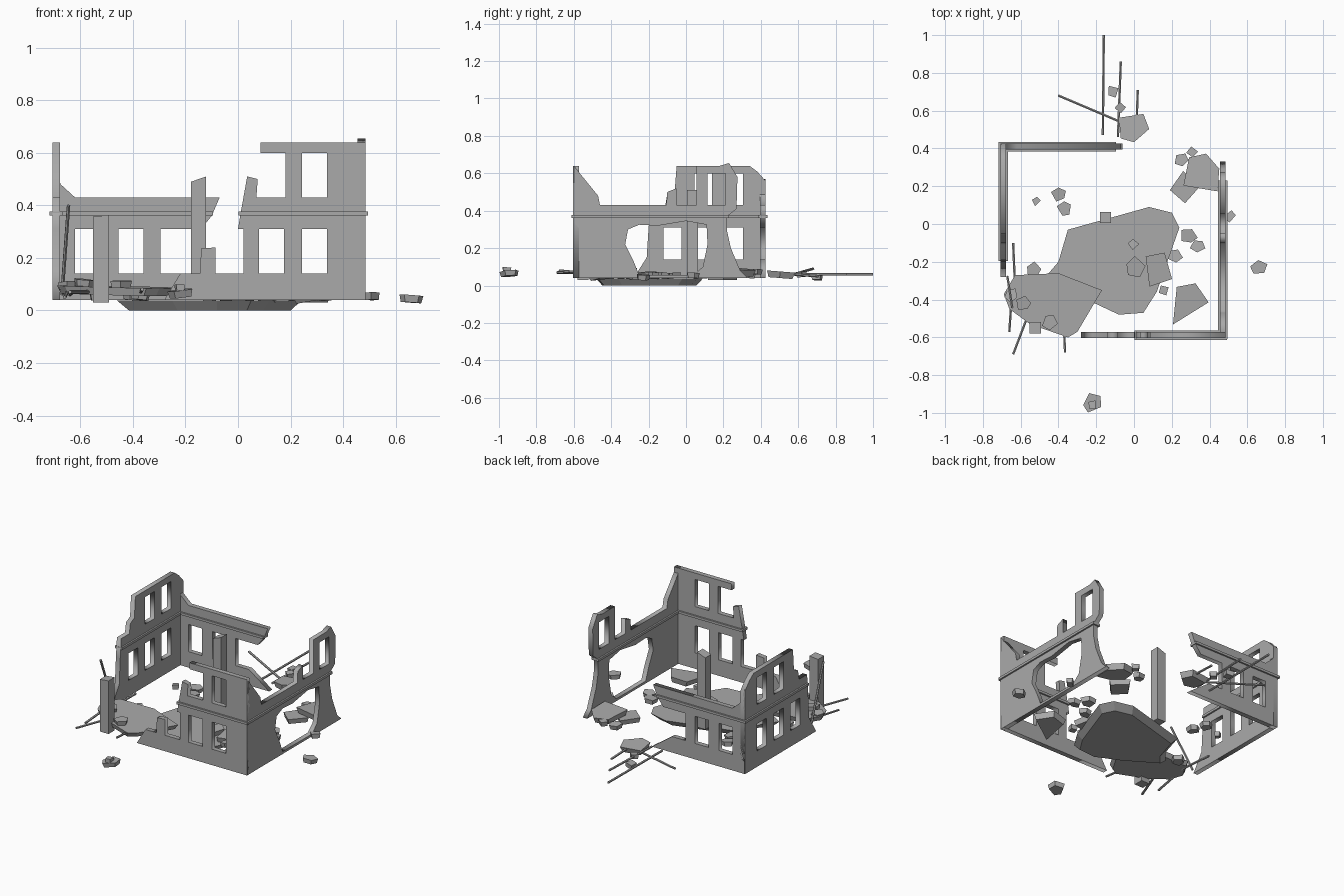
import bpy, bmesh, math, random
from mathutils import Vector, Matrix

random.seed(4)
if "Cube" in bpy.data.objects:
    bpy.data.objects.remove(bpy.data.objects["Cube"], do_unlink=True)

concrete = bpy.data.materials.new("grey concrete")
concrete.use_nodes = True
GREY = (0.4, 0.4, 0.4, 1)
concrete.diffuse_color = GREY
concrete.node_tree.nodes["Principled BSDF"].inputs["Base Color"].default_value = GREY

GROUND, SILL, LINTEL, BAND, FLOOR, HEAD, TOP = 0.04, 0.14, 0.31, 0.37, 0.43, 0.6, 0.64
WALL = 0.03


def window(start, low, high, width=0.095):
    return [(start, low), (start + width, low), (start + width, high), (start, high)]


def wall(name, outline, holes, along_y, offset, thickness=WALL):
    """Upright slab from a 2D outline with holes, running along x or y."""
    curve = bpy.data.curves.new(name, "CURVE")
    curve.dimensions = "2D"
    curve.fill_mode = "BOTH"
    curve.extrude = thickness / 2
    for loop in [outline] + holes:
        spline = curve.splines.new("POLY")
        spline.points.add(len(loop) - 1)
        for point, (u, v) in zip(spline.points, loop):
            point.co = (u, v, 0, 1)
        spline.use_cyclic_u = True
    obj = bpy.data.objects.new(name, curve)
    bpy.context.collection.objects.link(obj)
    quarter = math.pi / 2
    obj.rotation_euler = (quarter, 0, quarter if along_y else 0)
    obj.location = (offset, 0, 0) if along_y else (0, offset, 0)
    bpy.ops.object.select_all(action="DESELECT")
    obj.select_set(True)
    bpy.context.view_layer.objects.active = obj
    bpy.ops.object.convert(target="MESH")
    obj = bpy.context.object
    obj.data.materials.clear()
    obj.data.materials.append(concrete)


def prism(name, outline, low, high, taper=1.0, tilt=(0, 0), slope=0.0):
    """Flat-faced slab: outline on top, tapered underside, optional tilt or sloped top."""
    bm = bmesh.new()
    mid = sum((Vector((x, y, 0)) for x, y in outline), Vector()) / len(outline)
    top, base = [], []
    for x, y in outline:
        p = Vector((x, y, 0)) - mid
        top.append(bm.verts.new((p.x, p.y, high - low + slope * p.x)))
        base.append(bm.verts.new((p.x * taper, p.y * taper, 0)))
    bm.faces.new(top)
    bm.faces.new(base[::-1])
    for i in range(len(top)):
        j = (i + 1) % len(top)
        bm.faces.new((base[i], base[j], top[j], top[i]))
    turn = Matrix.Rotation(tilt[0], 4, "X") @ Matrix.Rotation(tilt[1], 4, "Y")
    bm.transform(Matrix.Translation((mid.x, mid.y, low)) @ turn)
    bmesh.ops.recalc_face_normals(bm, faces=bm.faces)
    mesh = bpy.data.meshes.new(name)
    bm.to_mesh(mesh)
    bm.free()
    mesh.materials.append(concrete)
    bpy.context.collection.objects.link(bpy.data.objects.new(name, mesh))


def box_outline(x, y, width, depth):
    w, d = width / 2, depth / 2
    return [(x - w, y - d), (x + w, y - d), (x + w, y + d), (x - w, y + d)]


def rod(name, start, end, radius=0.007):
    a, b = Vector(start), Vector(end)
    bpy.ops.mesh.primitive_cylinder_add(vertices=6, radius=radius, depth=(b - a).length,
                                        location=(a + b) / 2)
    obj = bpy.context.object
    obj.name = name
    obj.rotation_euler = (b - a).to_track_quat("Z", "Y").to_euler()
    obj.data.materials.append(concrete)


# Front wall: tall at the corner, broken down to its base at the far end
wall("front_wall", [
    (-0.28, GROUND), (0.485, GROUND), (0.485, TOP), (0.085, TOP), (0.085, HEAD), (0.18, HEAD),
    (0.18, FLOOR), (0.07, FLOOR), (0.075, 0.5), (0.035, 0.51), (0.01, BAND), (0, LINTEL),
    (0.02, LINTEL), (0.02, SILL), (-0.085, SILL), (-0.085, 0.24), (-0.14, 0.235),
    (-0.145, SILL), (-0.22, SILL)],
    [window(0.08, SILL, LINTEL), window(0.243, SILL, LINTEL), window(0.243, FLOOR, HEAD)],
    False, -0.588)

# Right-hand wall: large ragged breach below, window piers above
wall("side_wall_breached", [
    (-0.6, GROUND), (0.33, GROUND), (0.29, 0.08), (0.24, 0.2), (0.22, 0.29), (0.22, BAND),
    (0.27, 0.41), (0.275, 0.58), (0.23, 0.655), (0.18, TOP), (0.055, TOP), (0.055, FLOOR),
    (-0.05, FLOOR), (-0.05, 0.52), (-0.1, 0.5), (-0.105, FLOOR), (-0.46, FLOOR),
    (-0.47, 0.48), (-0.6, TOP)],
    [window(0.115, FLOOR, HEAD),
     [(-0.25, 0.055), (0.04, 0.055), (0.09, 0.1), (0.115, 0.22), (0.11, 0.325), (0, 0.345),
      (-0.15, 0.32), (-0.25, 0.325), (-0.31, 0.3), (-0.325, 0.22), (-0.28, 0.13)]],
    True, 0.47)

# Back wall: one storey, the last window broken open
wall("back_wall", [
    (-0.705, GROUND), (-0.06, GROUND), (-0.2, SILL), (-0.295, SILL), (-0.295, LINTEL),
    (-0.14, LINTEL), (-0.1, 0.36), (-0.07, FLOOR), (-0.62, FLOOR), (-0.675, 0.48),
    (-0.705, 0.57)],
    [window(-0.62, SILL, LINTEL), window(-0.455, SILL, LINTEL)],
    False, 0.41)

# Left-hand wall: three windows below, two above
wall("side_wall_windows", [
    (-0.28, GROUND), (0.425, GROUND), (0.425, 0.56), (0.38, 0.61), (0.34, TOP), (-0.05, TOP),
    (-0.06, 0.51), (-0.1, 0.49), (-0.11, FLOOR), (-0.19, FLOOR), (-0.2, LINTEL),
    (-0.21, 0.15)],
    [window(start, SILL, LINTEL) for start in (-0.12, 0.045, 0.21)]
    + [window(start, FLOOR, HEAD) for start in (0.045, 0.21)],
    True, -0.692)

# Thin cornice bands
for name, x, y, width, depth in (
        ("front_cornice", 0.247, -0.588, 0.49, 0.05),
        ("breached_cornice", 0.47, -0.19, 0.05, 0.84),
        ("back_cornice", -0.405, 0.41, 0.62, 0.05),
        ("window_wall_cornice", -0.692, 0.12, 0.05, 0.63)):
    prism(name, box_outline(x, y, width, depth), 0.362, 0.377)

# Free-standing broken columns
prism("inner_column", box_outline(-0.15, 0.035, 0.058, 0.058), GROUND, 0.5, slope=0.35)
prism("corner_column", box_outline(-0.522, -0.55, 0.06, 0.06), 0.03, 0.36, slope=0.1)

# Fallen floor slabs
prism("large_slab", [
    (-0.35, -0.03), (-0.4, -0.2), (-0.46, -0.27), (-0.25, -0.4), (-0.08, -0.48), (0.05, -0.47),
    (0.12, -0.36), (0.24, -0.02), (0.2, 0.06), (0.08, 0.09)], 0, 0.037, 0.88)
prism("tilted_slab", [
    (-0.63, -0.27), (-0.69, -0.37), (-0.66, -0.45), (-0.55, -0.53), (-0.35, -0.6),
    (-0.3, -0.57), (-0.17, -0.35), (-0.4, -0.26)], 0.06, 0.09, 0.93, (0.02, 0.02))
prism("back_slab", [(-0.08, 0.56), (-0.07, 0.45), (0, 0.43), (0.08, 0.5), (0.05, 0.58)],
      0.04, 0.075, 0.85, (-0.08, 0))
prism("side_slab", [(0.26, 0.2), (0.44, 0.17), (0.45, 0.29), (0.38, 0.37), (0.29, 0.35)],
      0.055, 0.09, 0.88, (-0.08, 0.05))
prism("side_slab_lower", [(0.19, 0.18), (0.27, 0.11), (0.35, 0.2), (0.26, 0.28)], 0.03, 0.06, 0.9)
prism("front_slab", [(0.23, -0.33), (0.21, -0.53), (0.4, -0.41), (0.33, -0.31)],
      0.045, 0.08, 0.85, (0.1, -0.12))
prism("middle_slab", [(0.06, -0.17), (0.08, -0.33), (0.2, -0.29), (0.16, -0.15)],
      0.037, 0.07, 0.9, (0.05, 0.05))

# Small rubble: position, height and radius
for i, (x, y, z, size) in enumerate((
        (-0.52, 0.12, 0.04, 0.025), (-0.4, 0.16, 0.04, 0.04), (-0.37, 0.08, 0.04, 0.04),
        (0.25, 0.34, 0.04, 0.04), (0.31, 0.38, 0.06, 0.03), (0.51, 0.04, 0.04, 0.035),
        (0.29, -0.06, 0.04, 0.045), (0.34, -0.12, 0.04, 0.04), (0.22, -0.17, 0.04, 0.04),
        (0, -0.11, 0.04, 0.03), (0.01, -0.23, 0.04, 0.06), (0.16, -0.35, 0.04, 0.03),
        (-0.53, -0.24, 0.04, 0.04), (-0.65, -0.38, 0.08, 0.04), (-0.59, -0.42, 0.09, 0.04),
        (-0.45, -0.52, 0.085, 0.045), (0.66, -0.23, 0.03, 0.045), (-0.22, -0.945, 0.05, 0.055),
        (-0.22, -0.96, 0.07, 0.03), (-0.11, 0.7, 0.03, 0.035), (-0.07, 0.62, 0.045, 0.03))):
    sides = 5 if size > 0.035 else 4
    start = random.uniform(0, math.tau)
    ring = []
    for k in range(sides):
        angle = start + math.tau * (k + random.uniform(-0.15, 0.15)) / sides
        reach = size * random.uniform(0.85, 1.1)
        ring.append((x + reach * math.cos(angle), y + reach * math.sin(angle)))
    prism("rubble_%d" % i, ring, z, z + 0.028, 0.85,
          (random.uniform(-0.12, 0.12), random.uniform(-0.12, 0.12)))

# Bent reinforcing rods
for i, (start, end) in enumerate((
        ((-0.16, 1, 0.06), (-0.165, 0.47, 0.06)), ((-0.07, 0.86, 0.06), (-0.085, 0.46, 0.06)),
        ((-0.4, 0.68, 0.09), (-0.07, 0.54, 0.05)), ((0.02, 0.71, 0.05), (0.015, 0.57, 0.06)),
        ((-0.645, -0.44, 0.4), (-0.67, -0.28, 0.06)), ((-0.64, -0.1, 0.06), (-0.63, -0.33, 0.07)),
        ((-0.56, -0.48, 0.07), (-0.64, -0.69, 0.07)), ((-0.37, -0.57, 0.07), (-0.365, -0.68, 0.08)),
        ((-0.65, -0.42, 0.07), (-0.66, -0.57, 0.05)))):
    rod("steel_rod_%d" % i, start, end)
